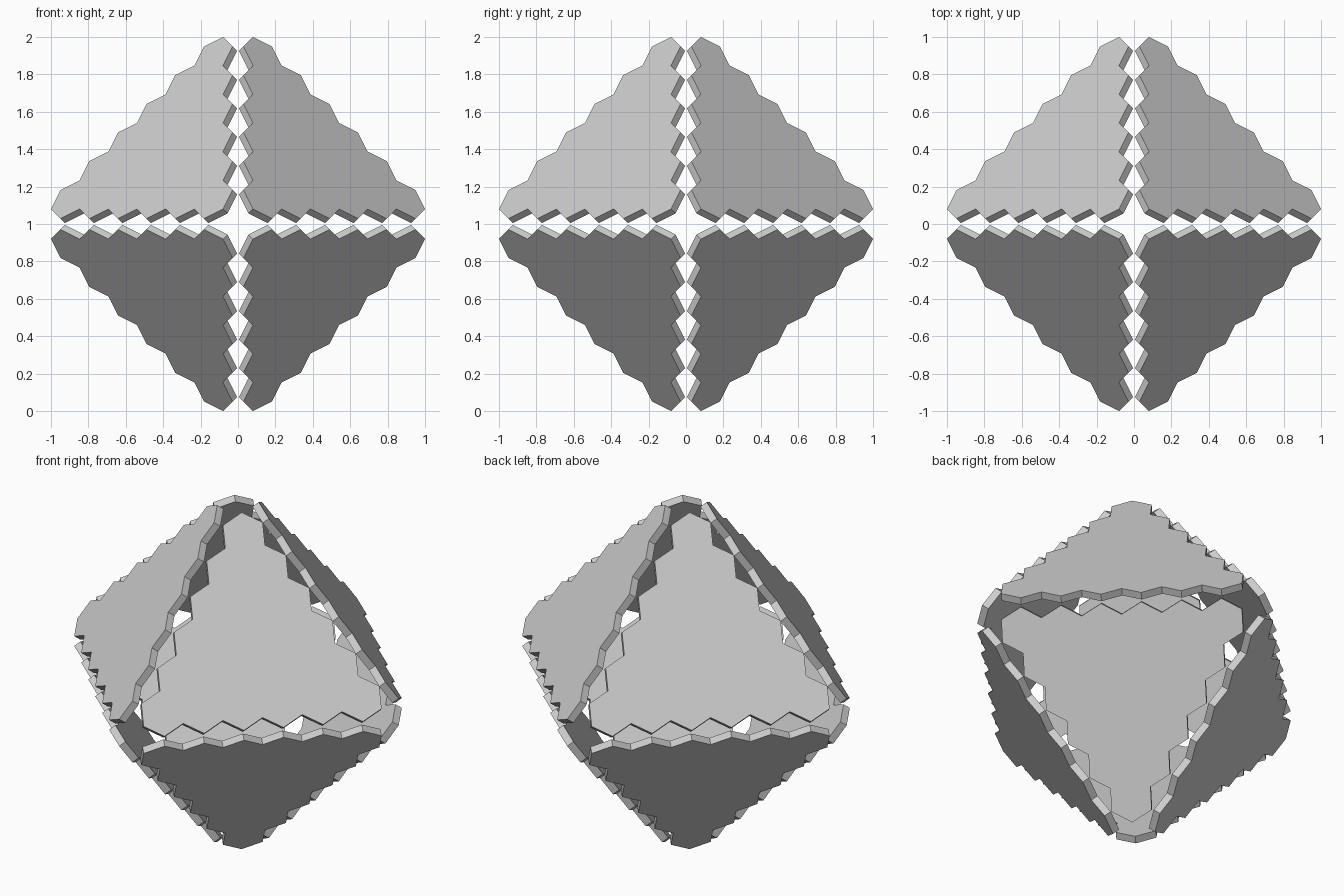
import bpy, bmesh
from itertools import product
from mathutils import Vector

if "Cube" in bpy.data.objects:
    bpy.data.objects.remove(bpy.data.objects["Cube"])

N = 6            # hexagon cells along each plate edge
S = 0.1533       # cell step along each axis
A = 1 - 17 * S / 3   # smallest coordinate of a corner cell centre
H = 0.024        # plate thickness along each axis

# Corner directions of one hexagonal cell lying in the plane x + y + z = const
HEX = [Vector(v) * S / 3 for v in
       ((-1, -1, 2), (1, -2, 1), (2, -1, -1), (1, 1, -2), (-1, 2, -1), (-2, 1, 1))]


def hex_plate(name, signs):
    """Triangular plate of hexagonal cells on one side of an octahedron."""
    bm = bmesh.new()
    for i in range(N):
        for j in range(N - i):
            c = Vector((A + i * S, A + j * S, A + (N - 1 - i - j) * S))
            bm.faces.new([bm.verts.new(c + h) for h in HEX])
    bmesh.ops.remove_doubles(bm, verts=bm.verts[:], dist=0.001)
    # Thicken straight inwards
    new = bmesh.ops.extrude_face_region(bm, geom=bm.faces[:], use_keep_orig=True)
    moved = [g for g in new["geom"] if isinstance(g, bmesh.types.BMVert)]
    bmesh.ops.translate(bm, verts=moved, vec=(-H, -H, -H))
    # Mirror into the right octant
    for v in bm.verts:
        v.co = Vector([a * s for a, s in zip(v.co, signs)])
    bmesh.ops.recalc_face_normals(bm, faces=bm.faces[:])
    mesh = bpy.data.meshes.new(name)
    bm.to_mesh(mesh)
    bm.free()
    ob = bpy.data.objects.new(name, mesh)
    ob.location.z = 1
    bpy.context.collection.objects.link(ob)


# Eight plates, one per octant
for x, y, z in product((-1, 1), repeat=3):
    name = "_".join(("upper" if z > 0 else "lower", "back" if y > 0 else "front",
                     "right" if x > 0 else "left", "plate"))
    hex_plate(name, (x, y, z))
